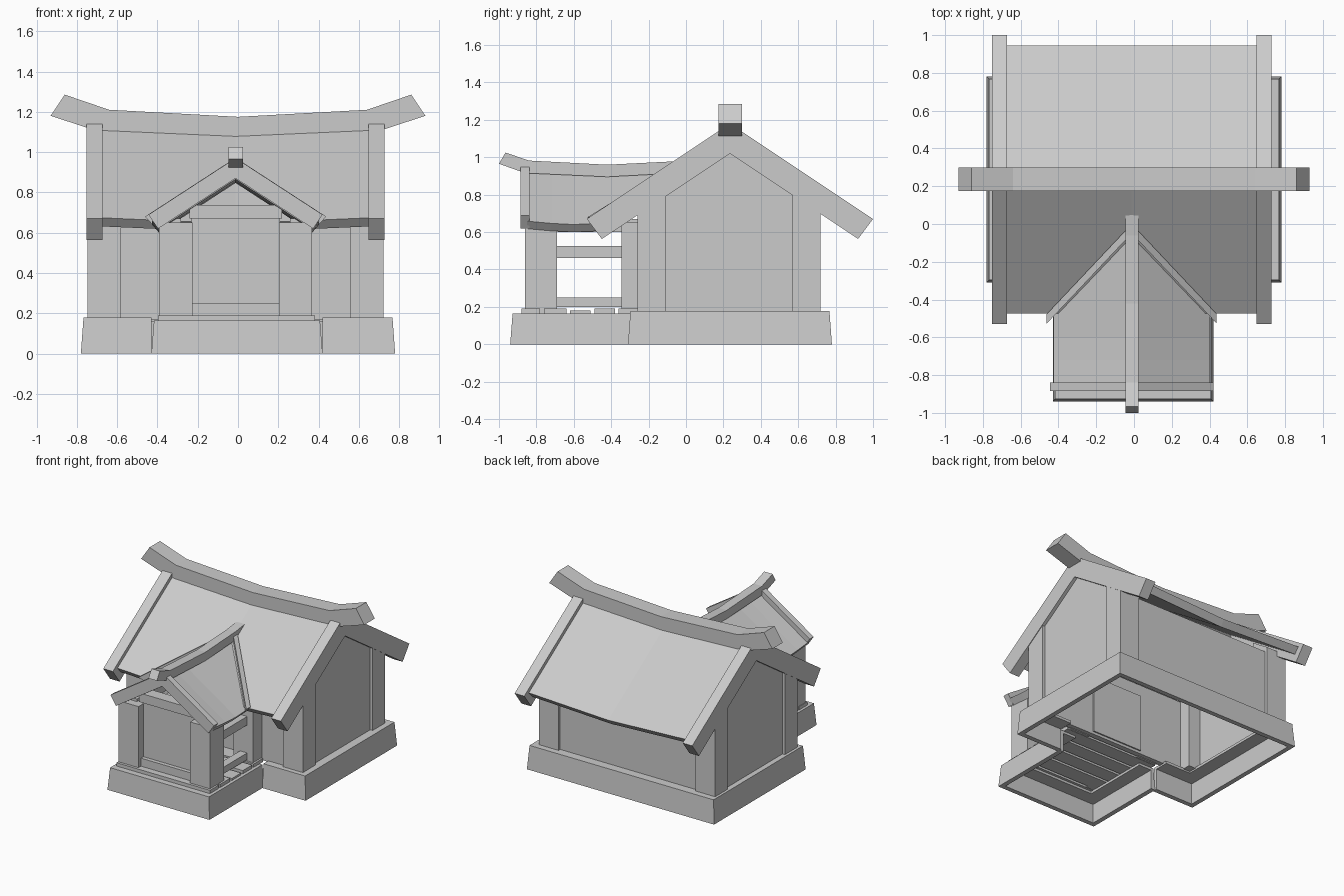
import bpy
import bmesh

cube = bpy.data.objects.get("Cube")
if cube:
    bpy.data.objects.remove(cube, do_unlink=True)

grey = bpy.data.materials.new("plain_grey")
grey.use_nodes = True
grey.diffuse_color = (0.6, 0.6, 0.6, 1)
grey.node_tree.nodes["Principled BSDF"].inputs["Base Color"].default_value = (0.6, 0.6, 0.6, 1)

CX = -0.012           # middle line of the building
RIDGE_Y = 0.235       # middle line of the main roof
PITCH = 0.667


def loft(name, sections):
    """Skin a list of equal closed sections and cap both ends."""
    bm = bmesh.new()
    rings = [[bm.verts.new(p) for p in sec] for sec in sections]
    n = len(rings[0])
    for a, b in zip(rings, rings[1:]):
        for i in range(n):
            j = (i + 1) % n
            bm.faces.new((a[i], a[j], b[j], b[i]))
    bm.faces.new(rings[0][::-1])
    bm.faces.new(rings[-1])
    bmesh.ops.recalc_face_normals(bm, faces=bm.faces)
    mesh = bpy.data.meshes.new(name)
    bm.to_mesh(mesh)
    bm.free()
    mesh.materials.append(grey)
    obj = bpy.data.objects.new(name, mesh)
    bpy.context.collection.objects.link(obj)
    return obj


def box(name, x, y, z):
    return loft(name, [[(x[0], y[0], h), (x[1], y[0], h), (x[1], y[1], h), (x[0], y[1], h)]
                       for h in z])


def prism_x(name, profile, x0, x1):
    return loft(name, [[(x, y, z) for y, z in profile] for x in (x0, x1)])


def chevron(name, axis, centre, top, bottom, w_top, w_bot, slope, stations):
    """Pitched roof shape; stations are (position, sag, skew along the valley)."""
    outline = [(-w_top, top), (0, top), (w_top, top), (w_bot, bottom), (0, bottom), (-w_bot, bottom)]
    sections = []
    for pos, sag, skew in stations:
        sec = []
        for u, z in outline:
            p = pos - skew * abs(u)
            h = z - slope * abs(u) - sag
            sec.append((p, centre + u, h) if axis == "x" else (centre + u, p, h))
        sections.append(sec)
    return loft(name, sections)


def ridge(name, axis, pairs, w0, w1):
    """Bent ridge beam from (top position, top z, bottom position, bottom z)."""
    sections = []
    for pt, zt, pb, zb in pairs:
        sec = [(pt, w0, zt), (pt, w1, zt), (pb, w1, zb), (pb, w0, zb)]
        sections.append(sec if axis == "x" else [(w, p, z) for p, w, z in sec])
    return loft(name, sections)


def skirt(name, corners, height):
    """Hollow foundation wall with a ledge on top; corners(d) is the path inset by d."""
    profile = [(0, 0), (0.013, height), (0.14, height), (0.14, height - 0.02),
               (0.035, height - 0.02), (0.035, 0)]
    paths = [[(x, y, z) for x, y in corners(d)] for d, z in profile]
    return loft(name, list(zip(*paths)))


# Foundations
skirt("main_foundation", lambda d: [(-0.43, -0.31 + d), (-0.78 + d, -0.31 + d), (-0.78 + d, 0.78 - d),
                                    (0.78 - d, 0.78 - d), (0.78 - d, -0.31 + d), (0.42, -0.31 + d)], 0.178)
skirt("porch_foundation", lambda d: [(-0.43 + d, -0.29), (-0.43 + d, -0.94 + d),
                                     (0.42 - d, -0.94 + d), (0.42 - d, -0.29)], 0.165)


# Main house posts, their tops cut to the roof pitch
def under_roof(y):
    return 1.06 - PITCH * abs(y - RIDGE_Y)


for side, sx in (("right", -1), ("left", 1)):
    x_out, x_in = CX + sx * 0.735, CX + sx * 0.57
    for end, y0, y1 in (("front", -0.26, -0.11), ("back", 0.57, 0.72)):
        prism_x(f"{end}_{side}_post", [(y0, 0.17), (y1, 0.17), (y1, under_roof(y1)), (y0, under_roof(y0))],
                x_in, x_out)
    # Gable walls
    prism_x(f"{side}_gable_wall",
            [(-0.2, 0.17), (0.67, 0.17), (0.67, under_roof(0.67)), (RIDGE_Y, 1.06), (-0.2, under_roof(-0.2))],
            CX + sx * 0.715, CX + sx * 0.67)
    # Barge boards of the main roof
    edges = sorted((CX + sx * 0.66, CX + sx * 0.74))
    chevron(f"{side}_barge_board", "x", RIDGE_Y, 1.18, 1.02, 0.765, 0.685, PITCH,
            [(e, 0, 0) for e in edges])

# Long walls
box("front_wall", (CX - 0.6, CX + 0.6), (-0.24, -0.2), (0.17, 0.71))
box("back_wall", (CX - 0.6, CX + 0.6), (0.66, 0.7), (0.17, 0.71))
box("door", (CX - 0.21, CX + 0.21), (-0.25, -0.19), (0.19, 0.62))

# Main roof, sagging to the middle
chevron("main_roof", "x", RIDGE_Y, 1.148, 1.08, 0.71, 0.672, PITCH,
        [(CX + u, 0.03 * (1 - abs(u) / 0.68), 0) for u in (-0.68, -0.34, 0, 0.34, 0.68)])
ridge("main_ridge", "x",
      [(-0.86, 1.285, -0.93, 1.18), (-0.64, 1.21, -0.67, 1.095), (0, 1.175, 0, 1.063),
       (0.64, 1.21, 0.67, 1.095), (0.86, 1.285, 0.93, 1.18)], 0.175, 0.3)

# Porch posts, rails and side beams
for side, sx in (("right", -1), ("left", 1)):
    xs = (CX + sx * 0.215, CX + sx * 0.38)
    rail = (CX + sx * 0.27, CX + sx * 0.33)
    box(f"porch_front_{side}_post", xs, (-0.86, -0.69), (0.165, 0.65))
    box(f"porch_back_{side}_post", xs, (-0.345, -0.23), (0.165, 0.65))
    box(f"porch_{side}_low_rail", rail, (-0.7, -0.33), (0.2, 0.25))
    box(f"porch_{side}_high_rail", rail, (-0.7, -0.33), (0.46, 0.525))
    box(f"porch_{side}_beam", rail, (-0.8, -0.24), (0.6, 0.67))

# Porch front panel between sill and lintel
box("porch_panel", (CX - 0.22, CX + 0.22), (-0.8, -0.77), (0.24, 0.68))
box("porch_sill", (CX - 0.22, CX + 0.22), (-0.83, -0.74), (0.185, 0.25))
box("porch_lintel", (CX - 0.23, CX + 0.23), (-0.83, -0.74), (0.67, 0.738))

# Porch floor boards
for i, (y0, y1) in enumerate(((-0.88, -0.78), (-0.76, -0.64), (-0.62, -0.51), (-0.49, -0.38), (-0.36, -0.25))):
    box(f"porch_floor_board_{i + 1}", (CX - 0.385, CX + 0.395), (y0, y1), (0.163, 0.19 if i != 2 else 0.18))

# Porch roof with front barge board and valley boards
chevron("porch_roof", "y", CX, 0.928, 0.865, 0.415, 0.38, 0.65,
        [(-0.85, 0, 0), (-0.72, 0.012, 0), (-0.6, 0.018, 0), (-0.02, 0.01, 1)])
chevron("porch_barge_board", "y", CX, 0.97, 0.87, 0.432, 0.385, 0.65, [(-0.885, 0, 0), (-0.838, 0, 0)])
chevron("porch_valley_board", "y", CX, 0.972, 0.87, 0.45, 0.39, 0.65, [(-0.05, 0, 1.06), (0, 0, 1.06)])
ridge("porch_ridge", "y",
      [(-0.965, 1.025, -1, 0.965), (-0.84, 0.982, -0.86, 0.915), (-0.42, 0.96, -0.42, 0.895),
       (-0.06, 0.978, -0.04, 0.915), (0.1, 1.0, 0.1, 0.94)], CX - 0.034, CX + 0.036)
